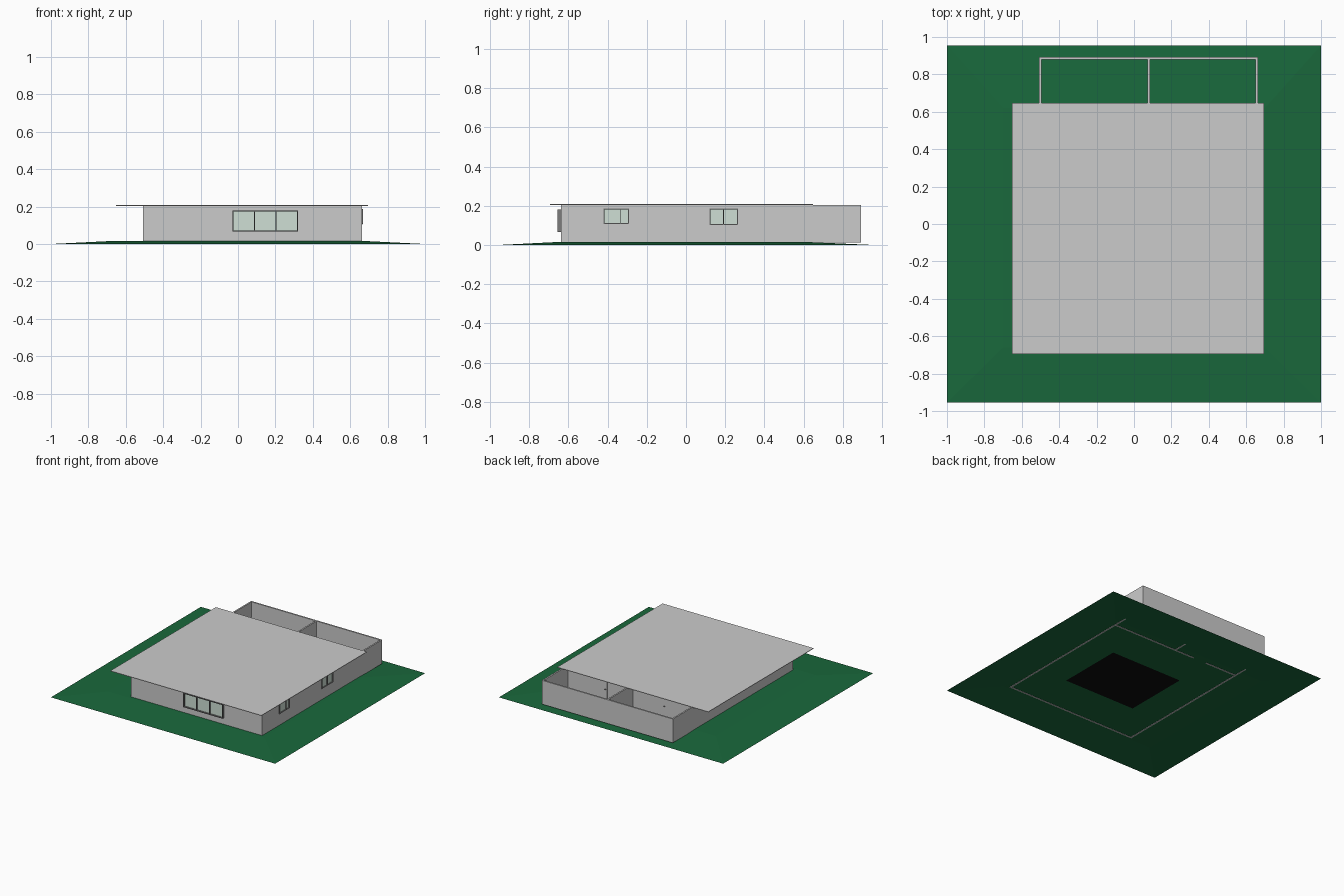
import bpy, bmesh

if "Cube" in bpy.data.objects:
    bpy.data.objects.remove(bpy.data.objects["Cube"])

T = 0.012            # wall thickness
Z0, Z1 = 0.012, 0.204  # wall bottom and top


def material(name, rgb):
    m = bpy.data.materials.new(name)
    m.diffuse_color = (*rgb, 1)
    m.use_nodes = True
    m.node_tree.nodes["Principled BSDF"].inputs["Base Color"].default_value = m.diffuse_color
    return m


GRASS = material("grass", (0.01, 0.14, 0.045))
BLACK = material("black", (0.004, 0.004, 0.004))
GLASS = material("glass", (0.62, 0.74, 0.66))
DARK = material("dark_frame", (0.2, 0.2, 0.2))


def finish(name, bm, mat=None):
    me = bpy.data.meshes.new(name)
    bm.to_mesh(me)
    bm.free()
    ob = bpy.data.objects.new(name, me)
    bpy.context.collection.objects.link(ob)
    if mat:
        me.materials.append(mat)
    return ob


def add_box(bm, x0, x1, y0, y1, z0, z1):
    vs = bmesh.ops.create_cube(bm, size=1)["verts"]
    for v in vs:
        v.co = ((x0 + x1) / 2 + v.co.x * (x1 - x0),
                (y0 + y1) / 2 + v.co.y * (y1 - y0),
                (z0 + z1) / 2 + v.co.z * (z1 - z0))


def slab(bm, axis, c0, c1, u0, u1, z0, z1):
    """Box running along axis ('x' or 'y'), between c0 and c1 across it."""
    if axis == "x":
        add_box(bm, u0, u1, c0, c1, z0, z1)
    else:
        add_box(bm, c0, c1, u0, u1, z0, z1)


def wall(name, axis, c0, u0, u1, openings=()):
    """Straight wall split into pieces around its openings."""
    bm = bmesh.new()
    pos = u0
    for a, b, lo, hi in openings:
        slab(bm, axis, c0, c0 + T, pos, a, Z0, Z1)
        if lo > Z0:
            slab(bm, axis, c0, c0 + T, a, b, Z0, lo)
        slab(bm, axis, c0, c0 + T, a, b, hi, Z1)
        pos = b
    slab(bm, axis, c0, c0 + T, pos, u1, Z0, Z1)
    return finish(name, bm)


def window(name, axis, c0, c1, opening, mullions):
    """Frame, mullions and a glass pane; c0..c1 is the frame depth."""
    a, b, lo, hi = opening
    f = 0.005
    bm = bmesh.new()
    slab(bm, axis, c0, c1, a, b, lo, lo + f)
    slab(bm, axis, c0, c1, a, b, hi - f, hi)
    for u in (a, b - f, *mullions):
        slab(bm, axis, c0, c1, u, u + f, lo + f, hi - f)
    finish(name + "_frame", bm, DARK)
    bm = bmesh.new()
    mid = (c0 + c1) / 2
    slab(bm, axis, mid - 0.001, mid + 0.001, a + f, b - f, lo + f, hi - f)
    finish(name + "_glass", bm, GLASS)


# Ground: flat plateau with sides sloping gently down to the edge
bm = bmesh.new()
rings = []
for x, ya, yb, z in ((1, -0.955, 0.955, 0), (0.7, -0.66, 0.62, 0.015)):
    rings.append([bm.verts.new(p) for p in
                  ((-x, ya, z), (x, ya, z), (x, yb, z), (-x, yb, z))])
for i in range(4):
    j = (i + 1) % 4
    bm.faces.new((rings[0][i], rings[0][j], rings[1][j], rings[1][i]))
bm.faces.new(rings[1])
finish("ground", bm, GRASS)

# Dark square patch under the house
bm = bmesh.new()
bm.faces.new([bm.verts.new(p) for p in
              ((-0.23, -0.29, 0.010), (0.41, -0.29, 0.010),
               (0.41, 0.25, 0.010), (-0.23, 0.25, 0.010))])
finish("foundation_patch", bm, BLACK)

# Outer walls and partitions
front_win = (-0.03, 0.32, 0.066, 0.18)
side_a = (-0.42, -0.29, 0.107, 0.187)
side_b = (0.12, 0.265, 0.103, 0.187)
door_l = (-0.22, -0.10, Z0, 0.172)
wall("front_wall", "x", -0.638, -0.507, 0.662, [front_win])
wall("back_wall", "x", 0.88, -0.507, 0.662)
wall("left_wall", "y", -0.507, -0.626, 0.88)
wall("right_wall", "y", 0.65, -0.626, 0.88, [side_a, side_b])
wall("rear_partition", "x", 0.56, -0.495, 0.65, [door_l])
wall("yard_divider", "y", 0.073, 0.572, 0.88)

# Windows
window("front_window", "x", -0.655, -0.626, front_win, (0.085, 0.2))
window("right_window_front", "y", 0.648, 0.667, side_a, (-0.338,))
window("right_window_back", "y", 0.648, 0.666, side_b, (0.19,))

# Rear doors with handles: one in the opening, one against the partition
for side, a, b, y, knob in (("left", -0.22, -0.10, 0.563, -0.205),
                            ("right", 0.30, 0.39, 0.570, 0.316)):
    bm = bmesh.new()
    add_box(bm, a, b, y, y + 0.006, Z0 + 0.004, 0.172)
    finish(side + "_rear_door", bm)
    bm = bmesh.new()
    add_box(bm, knob - 0.006, knob + 0.006, y + 0.006, y + 0.012, 0.10, 0.105)
    finish(side + "_door_handle", bm, DARK)

# Thin flat roof
bm = bmesh.new()
add_box(bm, -0.652, 0.695, -0.695, 0.648, 0.204, 0.208)
finish("roof", bm)
